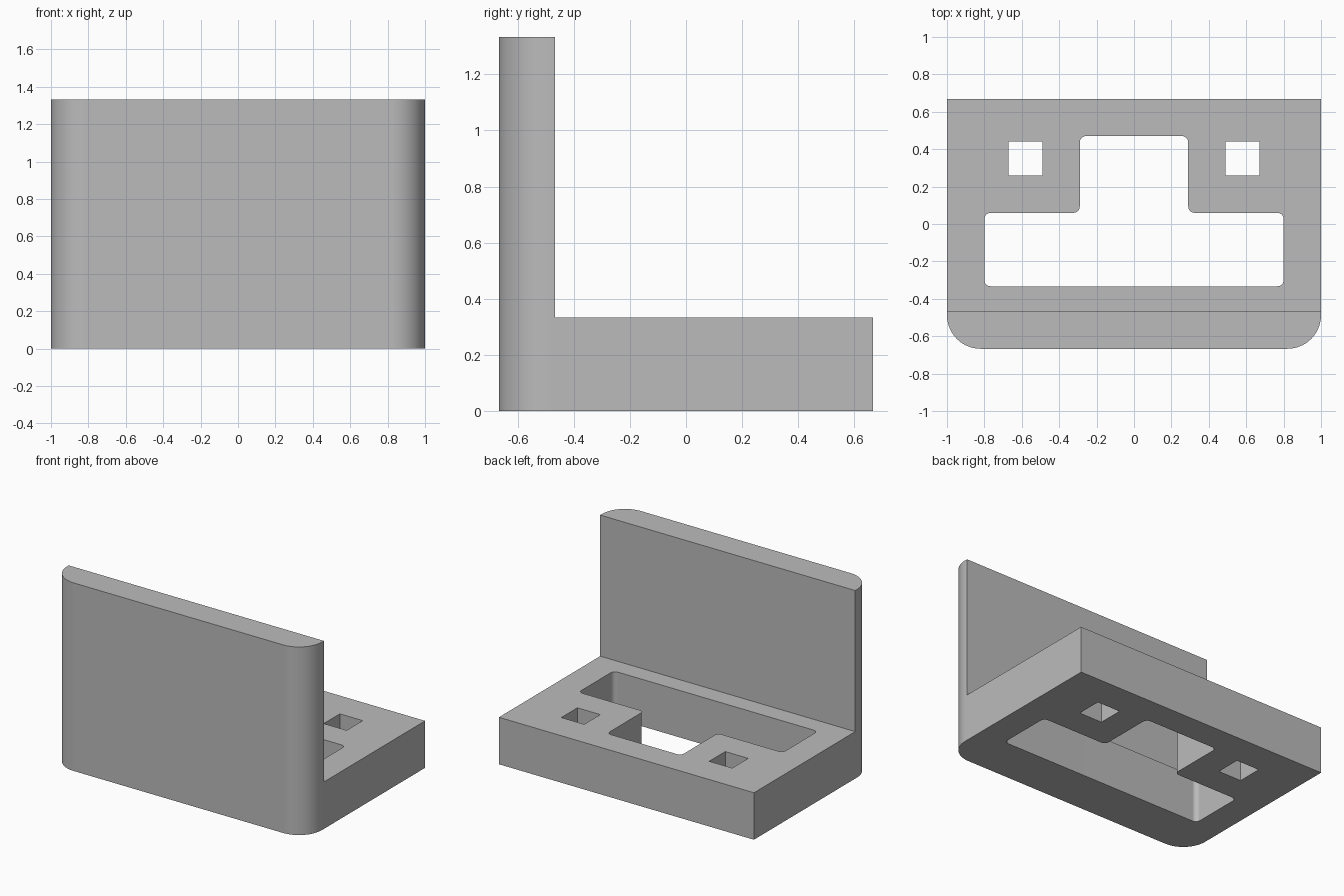
import bpy
import bmesh
from mathutils import Vector

cube = bpy.data.objects.get("Cube")
if cube:
    bpy.data.objects.remove(cube, do_unlink=True)

grey = bpy.data.materials.new("plain grey")
grey.use_nodes = True
colour = (0.5, 0.5, 0.5, 1)
grey.diffuse_color = colour
grey.node_tree.nodes["Principled BSDF"].inputs["Base Color"].default_value = colour


def prism(name, points, offset, radius=0, segments=8, rounds=None):
    """Extrude a closed profile by offset, rounding chosen extruded edges."""
    bm = bmesh.new()
    face = bm.faces.new([bm.verts.new(p) for p in points])
    result = bmesh.ops.extrude_face_region(bm, geom=[face], use_keep_orig=True)
    moved = [v for v in result["geom"] if isinstance(v, bmesh.types.BMVert)]
    bmesh.ops.translate(bm, verts=moved, vec=Vector(offset))
    bmesh.ops.recalc_face_normals(bm, faces=bm.faces[:])
    if rounds:
        edges = [e for e in bm.edges if rounds(e)]
        bmesh.ops.bevel(bm, geom=edges, offset=radius, segments=segments,
                        profile=0.5, affect="EDGES")
    mesh = bpy.data.meshes.new(name)
    bm.to_mesh(mesh)
    bm.free()
    mesh.materials.append(grey)
    obj = bpy.data.objects.new(name, mesh)
    bpy.context.collection.objects.link(obj)
    return obj


def vertical(edge):
    a, b = edge.verts
    return abs(a.co.z - b.co.z) > 0.1 and (a.co - b.co).xy.length < 0.001


def front_corner(edge):
    return vertical(edge) and all(v.co.y < -0.6 for v in edge.verts)


# L-shaped body: thick base and upright panel with rounded front corners
front, inner, back = -0.667, -0.467, 0.667
base_top, top = 0.333, 1.333
profile = [(front, 0), (back, 0), (back, base_top),
           (inner, base_top), (inner, top), (front, top)]
body = prism("bracket_body", [(-1, y, z) for y, z in profile], (2, 0, 0),
             0.18, 20, front_corner)

# T-shaped opening through the base
half = [(0.8, -0.333), (0.8, 0.06), (0.29, 0.06), (0.29, 0.47)]
outline = half + [(-x, y) for x, y in reversed(half)]
cutters = [prism("opening_cutter", [(x, y, -0.1) for x, y in outline],
                 (0, 0, 0.6), 0.033, 6, vertical)]

# Square holes on both sides of the opening
for side in (-1, 1):
    square = [(side * 0.58 + dx, 0.35 + dy, -0.1)
              for dx, dy in ((-0.09, -0.09), (0.09, -0.09), (0.09, 0.09), (-0.09, 0.09))]
    cutters.append(prism("hole_cutter", square, (0, 0, 0.6)))

for cutter in cutters:
    cut = body.modifiers.new("cut", "BOOLEAN")
    cut.operation = "DIFFERENCE"
    cut.solver = "EXACT"
    cut.object = cutter
    cutter.hide_render = True

# Apply the cuts and drop the cutters
bpy.ops.object.select_all(action="DESELECT")
bpy.context.view_layer.objects.active = body
body.select_set(True)
for name in [m.name for m in body.modifiers]:
    bpy.ops.object.modifier_apply(modifier=name)
for cutter in cutters:
    bpy.data.objects.remove(cutter, do_unlink=True)

# Smooth rounded corners, keep flat faces crisp
bpy.ops.object.shade_smooth_by_angle(angle=0.6)
normals = body.modifiers.new("even_normals", "WEIGHTED_NORMAL")
normals.keep_sharp = True
